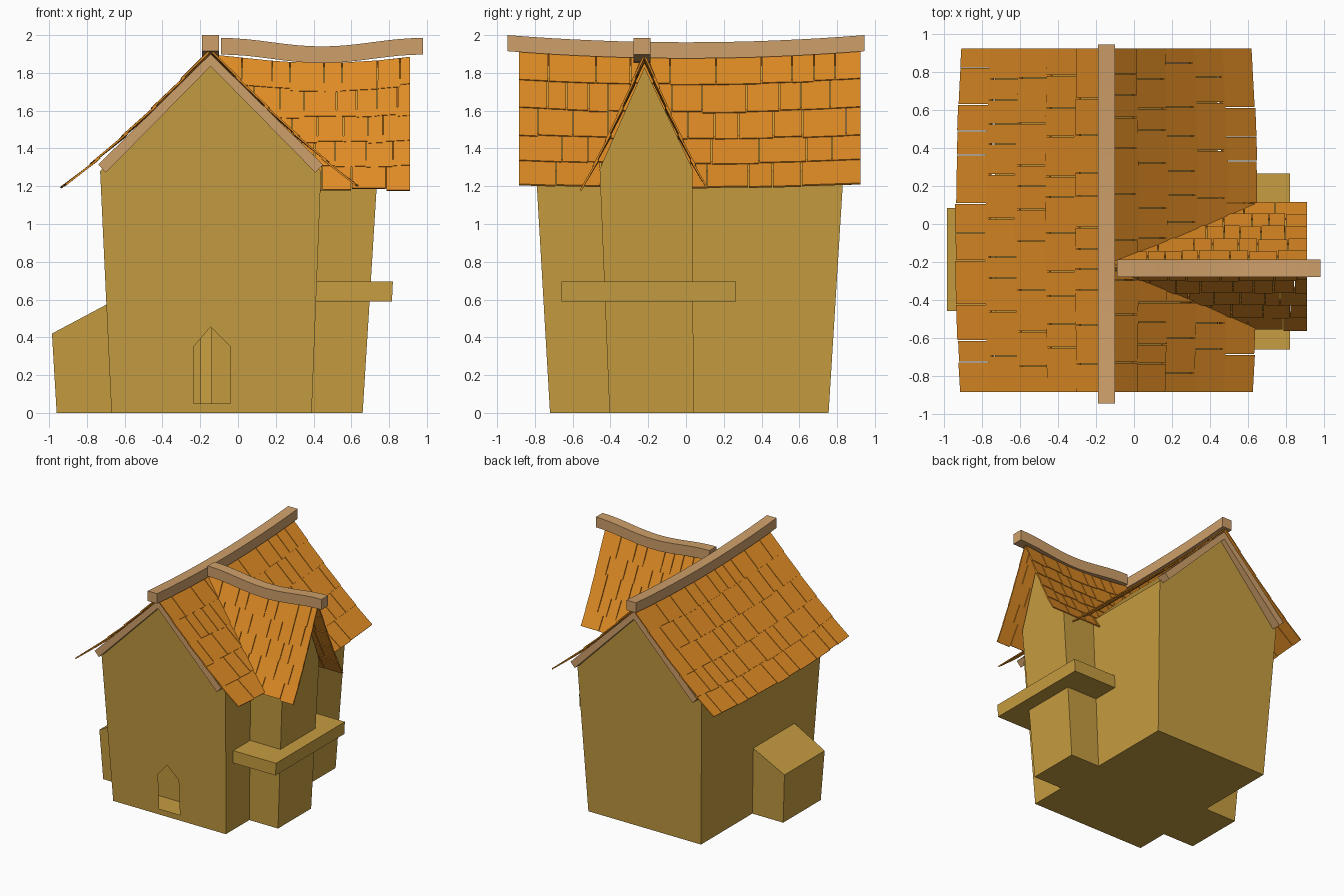
import bpy, math, random
from mathutils import Vector

random.seed(7)
cube = bpy.data.objects.get("Cube")
if cube:
    bpy.data.objects.remove(cube, do_unlink=True)


def material(name, rgb):
    m = bpy.data.materials.new(name)
    m.use_nodes = True
    m.diffuse_color = (*rgb, 1)
    m.node_tree.nodes["Principled BSDF"].inputs["Base Color"].default_value = (*rgb, 1)
    return m


plaster = material("ochre plaster", (0.57, 0.34, 0.053))
shingle = material("orange shingle", (0.74, 0.26, 0.018))
timber = material("tan timber", (0.62, 0.35, 0.145))


def add_object(name, verts, faces, mat):
    mesh = bpy.data.meshes.new(name)
    mesh.from_pydata([tuple(v) for v in verts], [], faces)
    mesh.materials.append(mat)
    mesh.validate()
    obj = bpy.data.objects.new(name, mesh)
    bpy.context.collection.objects.link(obj)
    return obj


def prism(name, profile, lo, hi, along, mat):
    """Closed profile of (a, z) points; lo and hi give the end positions by height."""
    n = len(profile)
    verts = []
    for end in (lo, hi):
        for a, z in profile:
            verts.append((a, end(z), z) if along == "y" else (end(z), a, z))
    faces = [tuple(range(n)), tuple(range(2 * n - 1, n - 1, -1))]
    faces += [(i, i + n, (i + 1) % n + n, (i + 1) % n) for i in range(n)]
    if along == "x":
        faces = [f[::-1] for f in faces]
    return add_object(name, verts, faces, mat)


# Main house: leaning hollow shell with a pointed door opening in the front wall
MID = -0.145


def front_y(z):
    return -0.72 - 0.058 * z


def back_y(z):
    return 0.755 + 0.062 * z


outline = [(-0.67, 0), (0.39, 0), (0.44, 1.28), (MID, 1.84), (-0.73, 1.28)]
door = [(MID, 0.05), (-0.04, 0.05), (-0.04, 0.35), (MID, 0.455), (-0.235, 0.35), (-0.235, 0.05)]
front = outline + door + [(MID, 0)]
verts = [(x, front_y(z), z) for x, z in front] + [(x, back_y(z), z) for x, z in outline]
B = len(front)
faces = [
    (11, 1, 2, 3, 8, 7, 6, 5),                       # front wall, right of the door
    (0, 11, 5, 10, 9, 8, 3, 4),                      # front wall, left of the door
    (B + 4, B + 3, B + 2, B + 1, B),                 # back wall
    (0, B, B + 1, 1, 11),                            # floor
]
faces += [(i, B + i, B + (i + 1) % 5, (i + 1) % 5) for i in range(1, 5)]
add_object("house_walls", verts, faces, plaster)

# Side wing, lean-to and balcony
WING = -0.22
prism("wing_walls",
      [(-0.405, 0), (0.04, 0), (0.035, 1.29), (WING, 1.83), (-0.457, 1.29)],
      lambda z: -0.14, lambda z: 0.66 + 0.062 * z, "x", plaster)
prism("lean_to",
      [(-0.96, 0), (-0.195, 0), (-0.195, 0.84), (-0.985, 0.42)],
      lambda z: -0.44 - 0.04 * z, lambda z: 0.065 + 0.045 * z, "y", plaster)
prism("balcony",
      [(0.41, 0.59), (0.815, 0.59), (0.82, 0.695), (0.41, 0.695)],
      lambda z: -0.66, lambda z: 0.265, "y", plaster)


# Roof surfaces: u runs along the ridge, d is distance out from it, s is the side
def main_roof(u, d, s, lift):
    bulge = max(0, 1 - (u / 0.92) ** 2)
    f = d / 0.755
    slope = -1.08 + 0.36 * d
    normal = Vector((-slope * s, 0, 1)).normalized()
    z = 1.915 - 1.08 * d + 0.18 * d * d - bulge * (0.03 - 0.012 * f)
    return Vector((MID + s * (d + 0.03 * bulge * f), u, z)) + normal * lift


def wing_roof(u, d, s, lift):
    sag = max(0, 1 - ((u - 0.45) / 0.52) ** 2)
    slope = -2.52 + 2 * d
    normal = Vector((0, -slope * s, 1)).normalized()
    z = 1.89 - 2.52 * d + d * d - 0.04 * sag * (1 - d / 0.325)
    return Vector((u, WING + s * d, z)) + normal * lift


def lay_shingles(name, surface, s, u0, u1, reach, widths, rows=5):
    """Overlapping courses of thin boards with random widths."""
    verts, faces = [], []
    step = reach / rows
    for r in range(rows):
        u = u0
        while u < u1 - 0.01:
            w = random.uniform(*widths)
            end = u1 if u + w > u1 - widths[0] * 0.6 else u + w
            top = max(0, r * step - 0.02)
            low = (r + 1) * step + random.uniform(-0.006, 0.003)
            b = len(verts)
            for thick in (0, 0.01):
                for uu, d, lift in ((u, top, 0), (end - 0.005, top, 0),
                                    (end - 0.005, low, 0.007), (u, low, 0.007)):
                    verts.append(surface(uu, d, s, lift + thick))
            quads = [(0, 1, 2, 3), (7, 6, 5, 4), (0, 4, 5, 1),
                     (1, 5, 6, 2), (2, 6, 7, 3), (3, 7, 4, 0)]
            flip = (s > 0) == (surface is wing_roof)
            for q in quads:
                faces.append(tuple(b + i for i in (q[::-1] if flip else q)))
            u = end
    add_object(name, verts, faces, shingle)


for s, side in ((-1, "right"), (1, "left")):
    lay_shingles("main_shingles_" + side, main_roof, s, -0.885, 0.928, 0.755, (0.1, 0.26))
for s, side in ((-1, "front"), (1, "back")):
    lay_shingles("wing_shingles_" + side, wing_roof, s, -0.1, 0.915, 0.325, (0.08, 0.19))


# Ridge beams: a square section swept along a sagging line
def beam(name, start, end, top, height, place, n=16):
    verts, faces = [], []
    for i in range(n + 1):
        t = i / n
        z = top(2 * t - 1)
        u = start + (end - start) * t
        for side, dz in ((-1, 0), (1, 0), (1, -height), (-1, -height)):
            verts.append(place(u, side * 0.045, z + dz))
    for i in range(n):
        a = 4 * i
        faces += [(a + k, a + (k + 1) % 4, a + 4 + (k + 1) % 4, a + 4 + k) for k in range(4)]
    faces += [(3, 2, 1, 0), tuple(4 * n + k for k in range(4))]
    obj = add_object(name, verts, faces, timber)
    return obj


beam("main_ridge_beam", -0.945, 0.945, lambda t: 2.0 - 0.038 * (1 - t * t), 0.085,
     lambda u, side, z: (MID - side, u, z))
beam("wing_ridge_beam", -0.09, 0.98,
     lambda t: 1.985 - 0.0225 * (1 + math.cos(math.pi * t)), 0.088,
     lambda u, side, z: (u, -0.233 + side, z))

# Gable boards under both ends of the main roof
for end, y0, y1 in (("front", -0.87, -0.79), ("back", 0.82, 0.91)):
    for s, side in ((-1, "right"), (1, "left")):
        board = [(MID, 1.835), (MID + s * 0.555, 1.272), (MID + s * 0.595, 1.315), (MID, 1.9)]
        if s < 0:
            board.reverse()
        prism(f"gable_board_{end}_{side}", board,
              lambda z: y0, lambda z: y1, "y", timber)

# Consistent outward normals for every closed part
import bmesh
for obj in bpy.context.collection.objects:
    if obj.type == "MESH" and obj.name != "house_walls":
        bm = bmesh.new()
        bm.from_mesh(obj.data)
        bmesh.ops.recalc_face_normals(bm, faces=bm.faces)
        bm.to_mesh(obj.data)
        bm.free()
